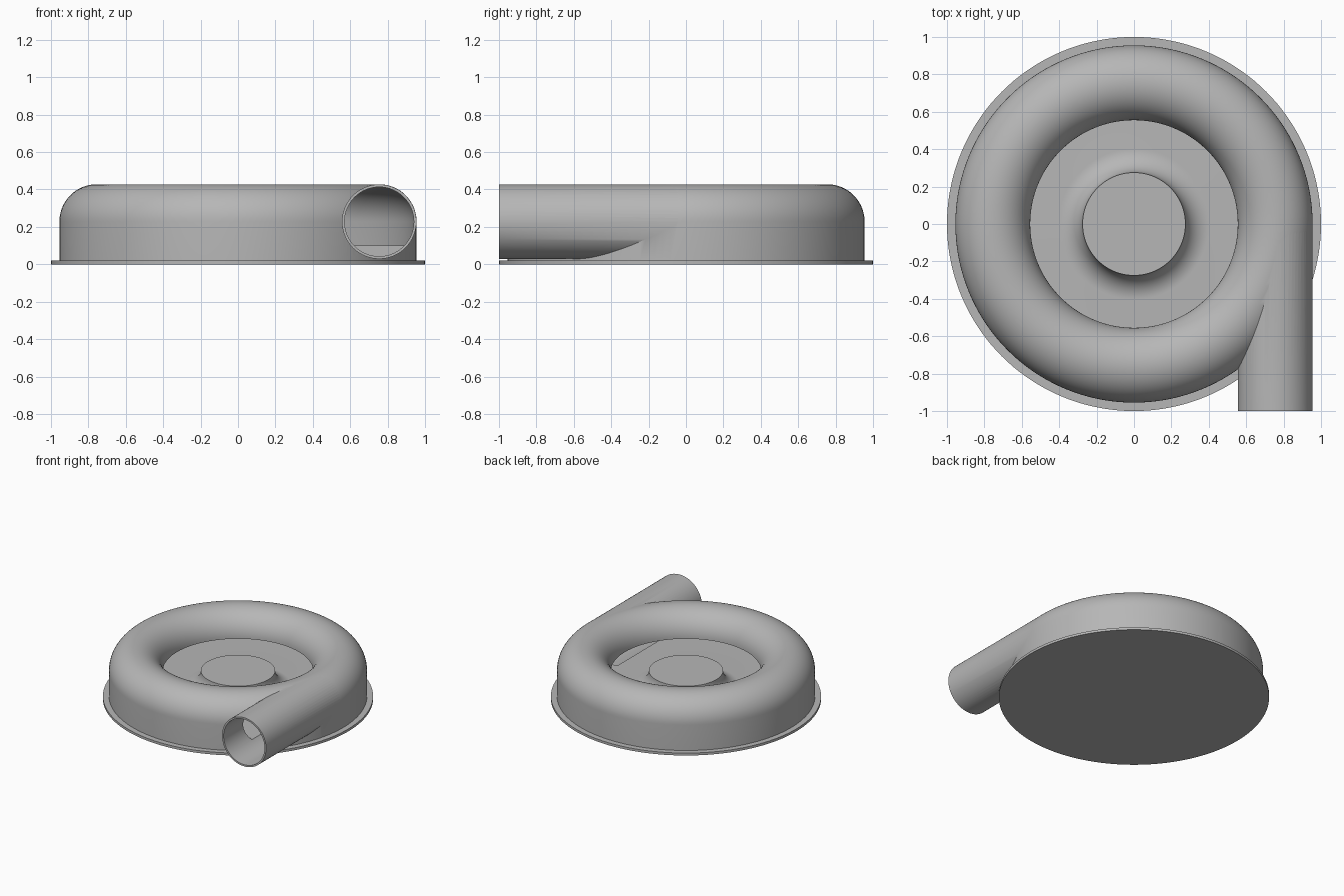
import bpy, bmesh, math
from mathutils import Matrix, Vector

if "Cube" in bpy.data.objects:
    bpy.data.objects.remove(bpy.data.objects["Cube"], do_unlink=True)

RING, MID = 0.755, 0.228      # centre of the tube section
TUBE, BORE = 0.2, 0.186       # outer and inner tube radius
PLATE, FLOOR = 0.02, 0.1      # heights
HUB = 0.275

grey = bpy.data.materials.new("plain grey")
grey.use_nodes = True
colour = (0.47, 0.47, 0.47, 1)
grey.diffuse_color = colour
grey.node_tree.nodes["Principled BSDF"].inputs["Base Color"].default_value = colour


def finish(name, bm):
    bmesh.ops.remove_doubles(bm, verts=bm.verts, dist=1e-5)
    bmesh.ops.recalc_face_normals(bm, faces=bm.faces)
    mesh = bpy.data.meshes.new(name)
    bm.to_mesh(mesh)
    bm.free()
    mesh.materials.append(grey)
    obj = bpy.data.objects.new(name, mesh)
    bpy.context.collection.objects.link(obj)
    return obj


def arc(cx, cz, radius, start, end, steps):
    angles = [math.radians(start + (end - start) * i / steps) for i in range(steps + 1)]
    return [(cx + radius * math.cos(a), cz + radius * math.sin(a)) for a in angles]


def revolve(name, profile, steps=144):
    """Spin a closed (radius, height) outline around the z axis."""
    bm = bmesh.new()
    verts = [bm.verts.new((r, 0, z)) for r, z in profile]
    edges = [bm.edges.new((verts[i - 1], v)) for i, v in enumerate(verts)
             if verts[i - 1].co.x + v.co.x > 1e-6]
    bmesh.ops.spin(bm, geom=verts + edges, cent=(0, 0, 0), axis=(0, 0, 1),
                   angle=math.tau, steps=steps)
    return finish(name, bm)


def rod(name, radius, y0, y1):
    """Round bar along y through the tube centre."""
    bm = bmesh.new()
    place = Matrix.Translation((RING, (y0 + y1) / 2, MID)) @ Matrix.Rotation(math.pi / 2, 4, "X")
    bmesh.ops.create_cone(bm, cap_ends=True, segments=64, radius1=radius, radius2=radius,
                          depth=y1 - y0, matrix=place)
    return finish(name, bm)


def combine(target, tool, operation):
    mod = target.modifiers.new(operation, "BOOLEAN")
    mod.operation, mod.object, mod.solver = operation, tool, "EXACT"
    bpy.context.view_layer.objects.active = target
    bpy.ops.object.modifier_apply(modifier=mod.name)
    bpy.data.objects.remove(tool, do_unlink=True)


# Base plate
base = revolve("base_plate", [(0, 0), (1, 0), (1, PLATE), (0, PLATE)])

# Solid housing with its rounded rim, plus the outlet pipe
wall = RING + TUBE
housing = revolve("blower_housing", [(0, PLATE), (wall, PLATE)]
                  + arc(RING, MID, TUBE, 0, 180, 32) + [(0, MID)])
combine(housing, rod("outlet_pipe", TUBE - 0.001, -1, 0), "UNION")

# Hollow channel, open in the middle, with a coved foot around the hub
cove = MID - FLOOR
cavity = revolve("channel_cutter", [(RING + BORE, FLOOR)]
                 + arc(RING, MID, BORE, 0, 180, 32)
                 + [(RING - TUBE, MID), (RING - TUBE - 0.004, MID + 0.03), (HUB, MID + 0.03)]
                 + arc(HUB + cove, MID, cove, 180, 270, 16))
combine(housing, cavity, "DIFFERENCE")

# Bore of the outlet, running into the channel
combine(housing, rod("bore_cutter", BORE - 0.001, -1.1, 0), "DIFFERENCE")

# Smooth shading with sharp rims
for obj in (base, housing):
    bpy.ops.object.select_all(action="DESELECT")
    obj.select_set(True)
    bpy.context.view_layer.objects.active = obj
    bpy.ops.object.shade_smooth_by_angle(angle=math.radians(30))
